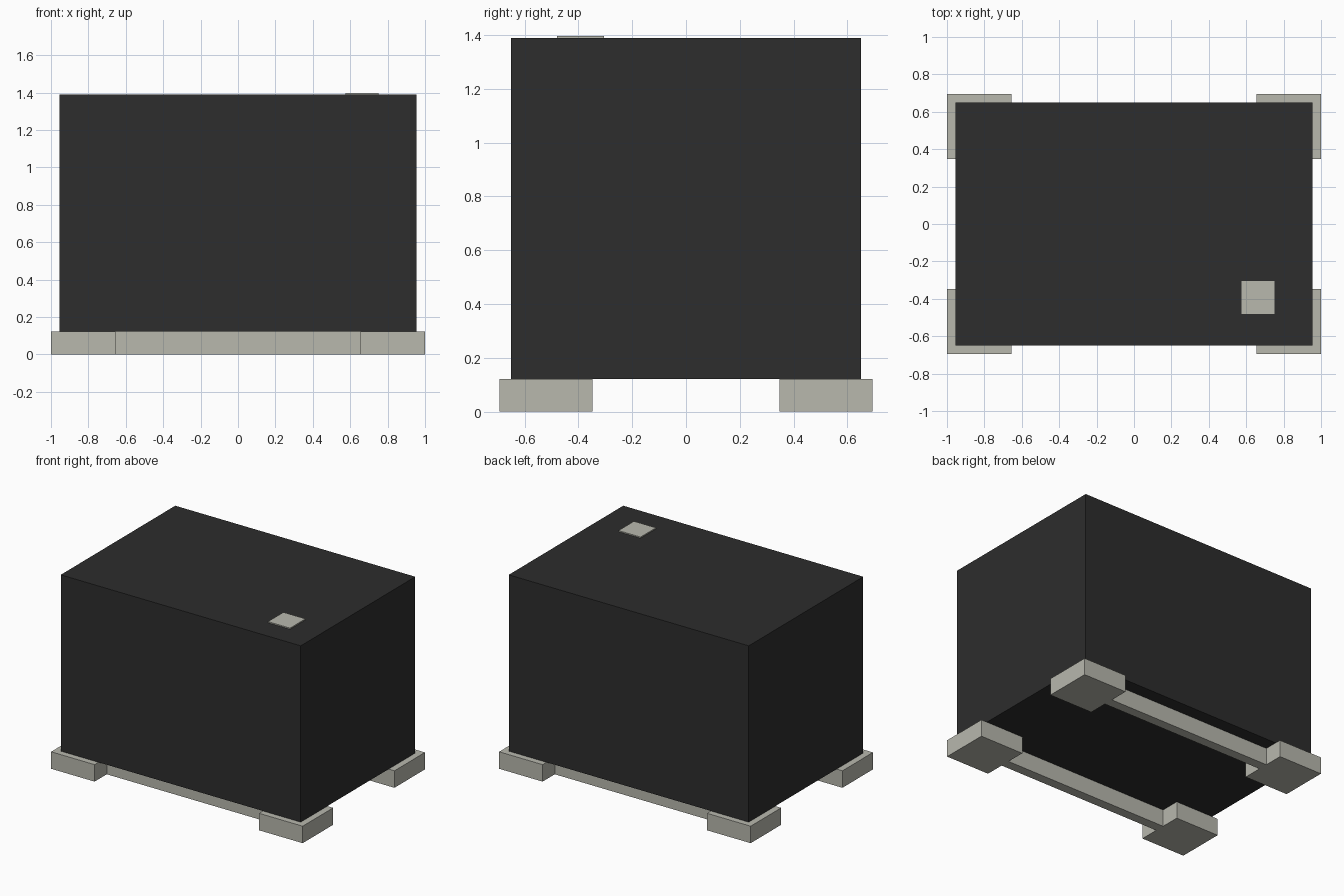
import bpy

cube = bpy.data.objects.get("Cube")
if cube:
    bpy.data.objects.remove(cube, do_unlink=True)


def material(name, rgb):
    mat = bpy.data.materials.new(name)
    mat.use_nodes = True
    mat.diffuse_color = (*rgb, 1)
    mat.node_tree.nodes["Principled BSDF"].inputs["Base Color"].default_value = (*rgb, 1)
    return mat


def box(name, x, y, z, mat):
    """Box spanning the (low, high) pairs x, y and z."""
    spans = (x, y, z)
    bpy.ops.mesh.primitive_cube_add(size=1, location=[(a + b) / 2 for a, b in spans])
    ob = bpy.context.object
    ob.name = name
    ob.scale = [b - a for a, b in spans]
    bpy.ops.object.transform_apply(location=False, rotation=False, scale=True)
    ob.data.materials.append(mat)
    return ob


def span(centre, width):
    return (centre - width / 2, centre + width / 2)


charcoal = material("charcoal", (0.026, 0.026, 0.026))
pale_grey = material("pale grey", (0.479, 0.479, 0.423))

BASE, TOP = 0.122, 1.389       # underside and top of the body
PAD = 0.346                    # corner pad width
PAD_X, PAD_Y = 1 - PAD / 2, 0.694 - PAD / 2

# Main body
box("body", (-0.954, 0.954), (-0.65, 0.65), (BASE, TOP), charcoal)

# Corner pads, with a rail joining each front and back pair
for y_name, sy in (("front", -1), ("back", 1)):
    for x_name, sx in (("left", 1), ("right", -1)):
        box(f"{y_name}_{x_name}_pad", span(sx * PAD_X, PAD), span(sy * PAD_Y, PAD),
            (0, BASE), pale_grey)
    inner = 1 - PAD
    box(f"{y_name}_rail", (-inner, inner), span(sy * PAD_Y, 0.07), (0, BASE), pale_grey)

# Square marker plate on the top
box("marker_plate", (0.575, 0.75), (-0.48, -0.305), (TOP, TOP + 0.008), pale_grey)
